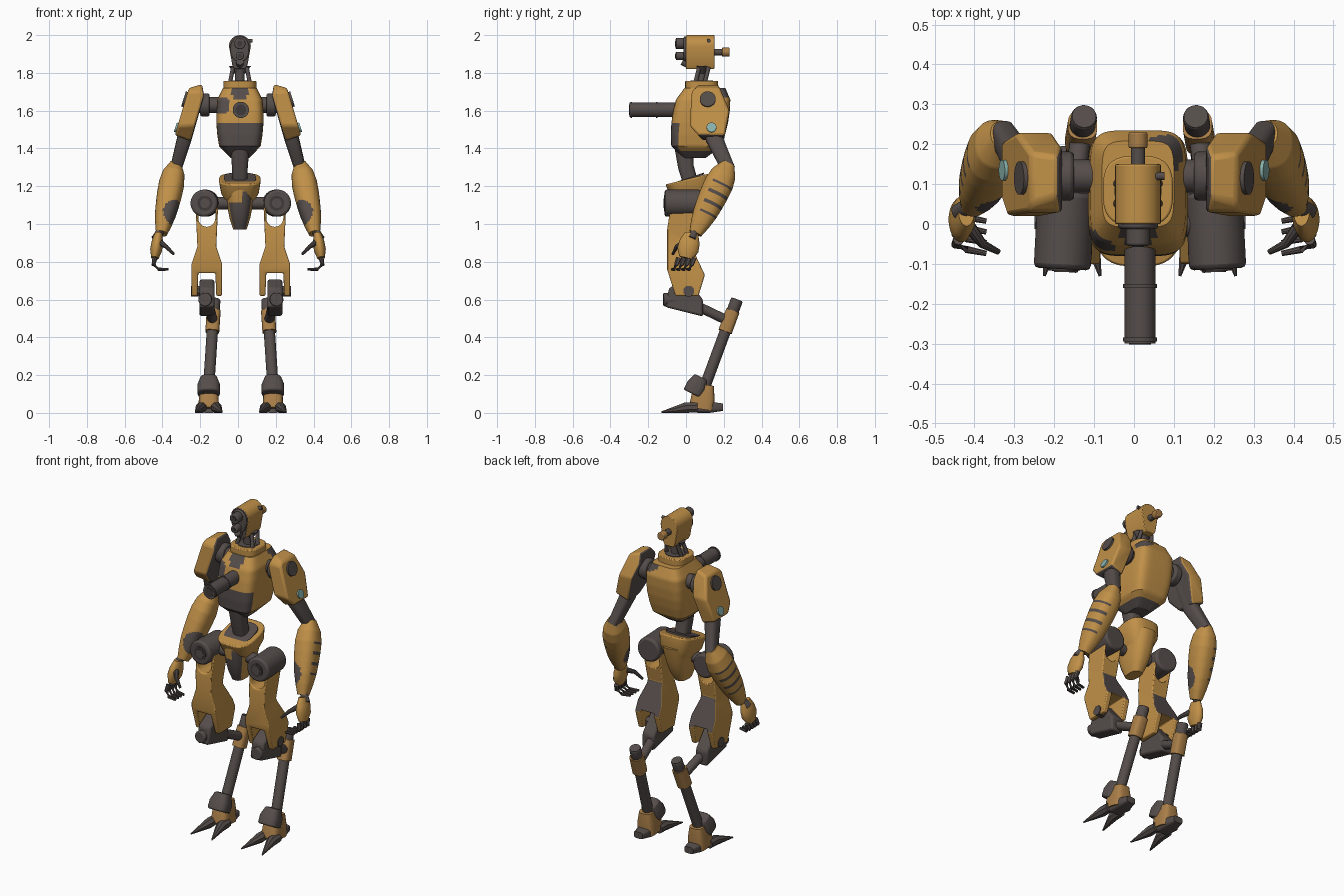
import bpy, bmesh, math
from mathutils import Vector

cube = bpy.data.objects.get("Cube")
if cube:
    bpy.data.objects.remove(cube, do_unlink=True)

def material(name, *rgb):
    mat = bpy.data.materials.new(name)
    mat.use_nodes = True
    mat.diffuse_color = (*rgb, 1)
    mat.node_tree.nodes["Principled BSDF"].inputs["Base Color"].default_value = (*rgb, 1)
    return mat

GOLD = material("ochre paint", .53, .28, .065)
DARK = material("dark metal", .09, .074, .069)
BLACK = material("black rubber", .05, .042, .04)
BRONZE = material("worn bronze", .4, .21, .065)
CYAN = material("pale cyan", .25, .45, .42)

# Placement groups: centre line and whether the part is mirrored
MID = dict(centre=.01)
ARM = dict(centre=0, mirror=True)
LEG = dict(centre=.015, mirror=True)

def V(x, y, z):
    return Vector((x, y, z))

X, Y, Z = V(1, 0, 0), V(0, 1, 0), V(0, 0, 1)

# Joints of the left side
SHOULDER, ELBOW, WRIST, KNUCKLE = V(.23, .12, 1.63), V(.33, .225, 1.32), V(.405, .05, .95), V(.44, 0, .82)
HIP, KNEE, SHIN_TOP, ANKLE = V(.19, 0, 1.11), V(.18, 0, .6), V(.14, .27, .6), V(.17, .1, .14)

def modify(part, mirror, bevel):
    if bevel:
        rounding = part.modifiers.new("Bevel", "BEVEL")
        rounding.width, rounding.segments = bevel, 2
    if mirror:
        part.modifiers.new("Mirror", "MIRROR").use_mirror_merge = False

def finish(name, bm, mat, centre=0, mirror=False, bevel=0):
    bmesh.ops.recalc_face_normals(bm, faces=bm.faces)
    mesh = bpy.data.meshes.new(name)
    bm.to_mesh(mesh)
    bm.free()
    mesh.materials.append(mat)
    mesh.shade_smooth()
    mesh.set_sharp_from_angle(angle=math.radians(35))
    part = bpy.data.objects.new(name, mesh)
    part.location.x = centre
    bpy.context.collection.objects.link(part)
    modify(part, mirror, bevel)
    return part

def sample(values, t):
    """Linear blend through evenly spaced values, t from 0 to 1."""
    place = t * (len(values) - 1)
    i = min(int(place), max(len(values) - 2, 0))
    after = values[min(i + 1, len(values) - 1)]
    return values[i] + (after - values[i]) * (place - i)

def tube(name, path, radii, mat, sides=20, square=2, wide=1, sub=1, level=False, **placing):
    """Loft superellipse rings along a path; wide stretches the depth."""
    radii = radii if isinstance(radii, list) else [radii]
    count = sub * (max(len(path), len(radii)) - 1)
    spots = [sample(path, i / count) for i in range(count + 1)]
    bm, rings = bmesh.new(), []
    for i, spot in enumerate(spots):
        way = Z if level else (spots[min(i + 1, count)] - spots[max(i - 1, 0)]).normalized()
        u = Y if abs(way.x) > .8 else X
        u = (u - way * u.dot(way)).normalized()
        v = way.cross(u) * wide
        ring = []
        for j in range(sides):
            angle = math.tau * (j + .5) / sides
            a, b = (math.copysign(abs(w) ** (2 / square), w) for w in (math.cos(angle), math.sin(angle)))
            ring.append(bm.verts.new(spot + (u * a + v * b) * sample(radii, i / count)))
        rings.append(ring)
    for low, high in zip(rings, rings[1:]):
        for j in range(sides):
            k = (j + 1) % sides
            bm.faces.new((low[j], low[k], high[k], high[j]))
    bm.faces.new(rings[0])
    bm.faces.new(rings[-1])
    return finish(name, bm, mat, **placing)

def prism(name, outline, axis, low, high, mat, **placing):
    """Extrude an outline along x (given in y, z) or along y (given in x, z)."""
    bm = bmesh.new()
    ends = [[bm.verts.new((t, a, b) if axis == "x" else (a, t, b)) for a, b in outline]
            for t in (low, high)]
    for end in ends:
        bm.faces.new(end)
    for i in range(len(outline)):
        bm.faces.new((ends[0][i - 1], ends[0][i], ends[1][i], ends[1][i - 1]))
    return finish(name, bm, mat, **placing)

def carve(name, front, side, mat, centre, mirror, bevel):
    """Solid with the given front and side silhouettes."""
    part = prism(name, front, "y", -1, 1, mat, centre=centre)
    cutter = prism("cutter", side, "x", -1, 1, mat, centre=centre)
    cutter.hide_render = True
    shape = part.modifiers.new("Shape", "BOOLEAN")
    shape.operation, shape.object, shape.solver = "INTERSECT", cutter, "EXACT"
    bpy.context.view_layer.update()
    graph = bpy.context.evaluated_depsgraph_get()
    mesh = bpy.data.meshes.new_from_object(part.evaluated_get(graph))
    part.modifiers.clear()
    part.data = mesh
    mesh.set_sharp_from_angle(angle=math.radians(35))
    bpy.data.objects.remove(cutter, do_unlink=True)
    modify(part, mirror, bevel)
    return part

def both(half, middle=0):
    """Complete a symmetric outline from its right half."""
    return [(middle + a, b) for a, b in half] + [(middle - a, b) for a, b in reversed(half) if a > .001]

def quarter(height, radius, turn):
    """Quarter circle from the side to the top (turn 1) or bottom (turn -1)."""
    angles = [math.pi / 2 * i / 6 for i in range(7)]
    return [(radius * math.cos(a), height + turn * radius * math.sin(a)) for a in angles]

def paint(part, mat, rule):
    part.data.materials.append(mat)
    for face in part.data.polygons:
        if rule(face.center, face.normal):
            face.material_index = len(part.data.materials) - 1

def near(spot, radius):
    return lambda c, n: (c - spot).length < radius

# Head: arched casing, dark face, lenses and rear knob
head = prism("head_casing", both([(.03, 1.82), (.04, 1.84)] + quarter(1.942, .058, 1)),
             "y", 0, .15, GOLD, bevel=.004, **MID)
paint(head, DARK, lambda c, n: n.y < -.9)
face = V(0, 0, 1.925)
tube("face_plate", [face + Y * .01, face - Y * .012], .051, DARK, wide=1.35, bevel=.006, **MID)
for name, lens, radius in (("upper_lens", face + Z * .03, .03), ("lower_lens", face - Z * .035, .022)):
    tube(name, [lens, lens - Y * .055], radius, DARK, bevel=.006, **MID)
    tube(name + "_glass", [lens, lens - Y * .058], radius / 2, BLACK, **MID)
tube("jaw_bar", [V(0, .02, 1.84), V(0, -.02, 1.86)], .02, DARK, **MID)
knob = V(0, .19, 1.91)
tube("rear_knob", [knob - Y * .05, knob], .018, DARK, **MID)
tube("rear_knob_tip", [knob, knob + Y * .04], .024, BRONZE, bevel=.004, **MID)
tube("side_sensor", [V(.04, .12, 1.97), V(.066, .12, 1.97)], .01, DARK, **MID)

# Neck
collar = V(0, .083, 1.757)
tube("neck_column", [collar, collar + Z * .08], .026, DARK, **MID)
tube("neck_yoke", [collar + Z * .04, collar + Z * .08], [.03, .06], DARK, wide=.6, **MID)
for y in (.05, .1):
    tube("neck_piston", [V(.052, y, 1.75), V(.036, y + .02, 1.83)], .011, DARK, mirror=True, **MID)
tube("neck_collar", [collar - Z * .06, collar], .088, GOLD, square=3, sides=32, bevel=.005, **MID)
tube("collar_well", [collar, collar + Z * .003], .06, DARK, **MID)

# Torso: ochre shell with a dark belly and worn patches
torso = tube("torso", [V(0, .1, 1.72), V(0, .045, 1.35)], [.09, .12, .125, .125, .12, .11, .05],
             GOLD, wide=1.2, square=5, sides=64, sub=5, level=True, **MID)
paint(torso, DARK, lambda c, n: c.z < 1.39 or (c.z < 1.53 and c.y < 0 and n.y < -.2))
for spot in (V(.07, .18, 1.7), V(-.1, -.05, 1.63), V(0, -.02, 1.7)):
    paint(torso, DARK, near(spot, .05))

# Chest cannon
muzzle = V(.005, -.3, 1.604)
tube("cannon_barrel", [muzzle, muzzle + Y * .32], .039, DARK, sides=28, **MID)
for back in (.005, .14, .26):
    tube("cannon_collar", [muzzle + Y * back, muzzle + Y * (back + .01)], .043, DARK, sides=28, **MID)
tube("cannon_bore", [muzzle, muzzle - Y * .002], .028, BLACK, **MID)

# Waist and pelvis
tube("waist_spine", [V(0, -.01, 1.4), V(0, 0, 1.3), V(0, .03, 1.2)], [.05, .042, .04], DARK, square=3, **MID)
tube("pelvis_girdle", [V(0, .05, 1.1), V(0, .015, 1.24)], [.06, .1, .112],
     GOLD, wide=1.15, square=3, sides=32, bevel=.008, **MID)
tube("girdle_well", [V(0, .017, 1.236), V(0, .014, 1.245)], .085, DARK, square=3, sides=32, **MID)
keel = tube("pelvis_keel", [V(0, .03, 1.2), V(0, .01, .97)], [.08, .074, .066, .054, .035],
            GOLD, wide=1.6, square=2.6, sides=32, sub=2, level=True, **MID)
paint(keel, DARK, lambda c, n: n.y < -.4 and c.z < 1.1 or near(V(.04, -.08, 1.14), .035)(c, n))

# Hips
tube("hip_shaft", [HIP - X * .17, HIP], .033, DARK, **LEG)
tube("hip_barrel", [HIP + V(.005, -.113, 0), HIP + V(-.005, .08, 0)], .072, DARK, sides=28, bevel=.012, **LEG)
tube("hip_ring", [HIP, HIP - Y * .117], .04, BLACK, **LEG)
tube("hip_hub", [HIP, HIP - Y * .12], .026, DARK, **LEG)

# Thighs: forked above for the hip and below for the knee
fork = [(.045, .74), (.05, .62), (.08, .62), (.08, .79), (.05, .88), (.06, 1.1), (.045, 1.1)]
thigh = carve("thigh", both(fork + quarter(1.03, .045, -1), KNEE.x),
              [(-.08, 1.1), (-.1, .97), (-.1, .76), (-.05, .6), (.06, .6), (.1, .73), (.02, .9), (.06, 1.1)],
              GOLD, bevel=.006, **LEG)
paint(thigh, DARK, lambda c, n: n.y > .4 and .75 < c.z < .9)

# Knees
prism("knee_block", [(-.11, .56), (-.09, .66), (0, .71), (.09, .6), (.09, .51)],
      "x", .14, .22, DARK, bevel=.012, **LEG)
tube("knee_roller", [KNEE, KNEE + V(.01, -.12, 0)], .036, DARK, bevel=.006, **LEG)
tube("knee_bolt", [KNEE + V(0, .015, .045), KNEE + V(.085, .015, .045)], .03, DARK, sides=8, **LEG)
tube("knee_link", [KNEE + V(-.01, .05, -.03), ANKLE.lerp(SHIN_TOP, .75)], .026, DARK, **LEG)

# Shins
tube("shin_tube", [ANKLE, SHIN_TOP], .03, DARK, **LEG)
tube("shin_housing", [ANKLE.lerp(SHIN_TOP, t) for t in (.63, .87)], .037, BRONZE, square=3, **LEG)
tube("shin_cap", [ANKLE.lerp(SHIN_TOP, .85), SHIN_TOP], .034, DARK, sides=10, bevel=.008, **LEG)

# Feet: ankle guard, instep, heel and two claws
tube("ankle_guard", [V(.17, .035, .1), V(.17, .08, .19)], [.06, .06, .042], DARK, square=3, wide=.9, bevel=.008, **LEG)
tube("instep", [V(.17, .08, .02), V(.17, .1, .15)], [.055, .052, .04], BRONZE, square=4, wide=1.2, **LEG)
tube("heel", [V(.17, .06, .03), V(.17, .195, .03)], [.046, .046, .03], DARK, square=4, wide=.65, **LEG)
for spread in (-1, 1):
    root = V(.17 + spread * .04, .06, .028)
    tube("toe_claw", [root, root - Y * .06, V(.17 + spread * .07, -.13, .004)],
         [.028, .03, .004], DARK, sides=8, **LEG)

# Shoulders
tube("shoulder_shaft", [SHOULDER - X * .13, SHOULDER], .042, DARK, **ARM)
tube("shoulder_flange", [SHOULDER - X * .08, SHOULDER - X * .03], .062, DARK, bevel=.01, **ARM)
pad = carve("shoulder_pad", [(.19, 1.74), (.26, 1.72), (.335, 1.47), (.25, 1.44), (.18, 1.68)],
            [(.03, 1.7), (.08, 1.75), (.17, 1.74), (.23, 1.6), (.2, 1.44), (.1, 1.43), (.02, 1.52)],
            GOLD, bevel=.012, **ARM)
paint(pad, DARK, lambda c, n: n.x < -.6 or n.z < -.8)
outward = V(.95, 0, .3)
for name, spot, radius, mat in (("shoulder_bolt", V(.28, .115, 1.66), .042, DARK),
                                ("shoulder_dot", V(.323, .135, 1.51), .026, CYAN)):
    tube(name, [spot - outward * .04, spot + outward * .009], radius, mat, **ARM)

# Arms: the forearm has slots outside and a worn patch inside
tube("upper_arm", [SHOULDER, V(.285, .15, 1.45), ELBOW - Z * .03], [.035, .038, .03], DARK, square=3, wide=1.2, **ARM)
forearm = tube("forearm", [ELBOW, WRIST], [.03, .058, .067, .066, .062, .056, .045, .03],
               GOLD, wide=1.15, square=2.4, sides=48, sub=10, **ARM)
bone = WRIST - ELBOW
along = lambda c: (c - ELBOW).dot(bone) / bone.length_squared
paint(forearm, DARK, lambda c, n: n.x > .2 and n.y > -.3 and .27 < along(c) < .75 and along(c) % .14 < .035)
paint(forearm, DARK, near(V(.33, .06, 1.06), .07))

# Hands
tube("wrist", [WRIST + Z * .02, KNUCKLE + V(0, .03, .1)], .021, DARK, **ARM)
tube("palm", [WRIST + V(.015, -.02, 0), KNUCKLE], [.02, .03, .032, .02], GOLD, wide=1.8, **ARM)
for i in range(4):
    base = KNUCKLE + Y * (.042 - .027 * i)
    tube("finger", [base, base + V(.007, -.012, -.035), base + V(-.02, -.025, -.06), base + V(-.07, -.035, -.06)],
         [.014, .007], DARK, sides=10, **ARM)
tube("thumb", [V(.41, -.01, .9), V(.38, -.05, .88), V(.34, -.07, .84)], [.016, .007], DARK, sides=10, **ARM)
